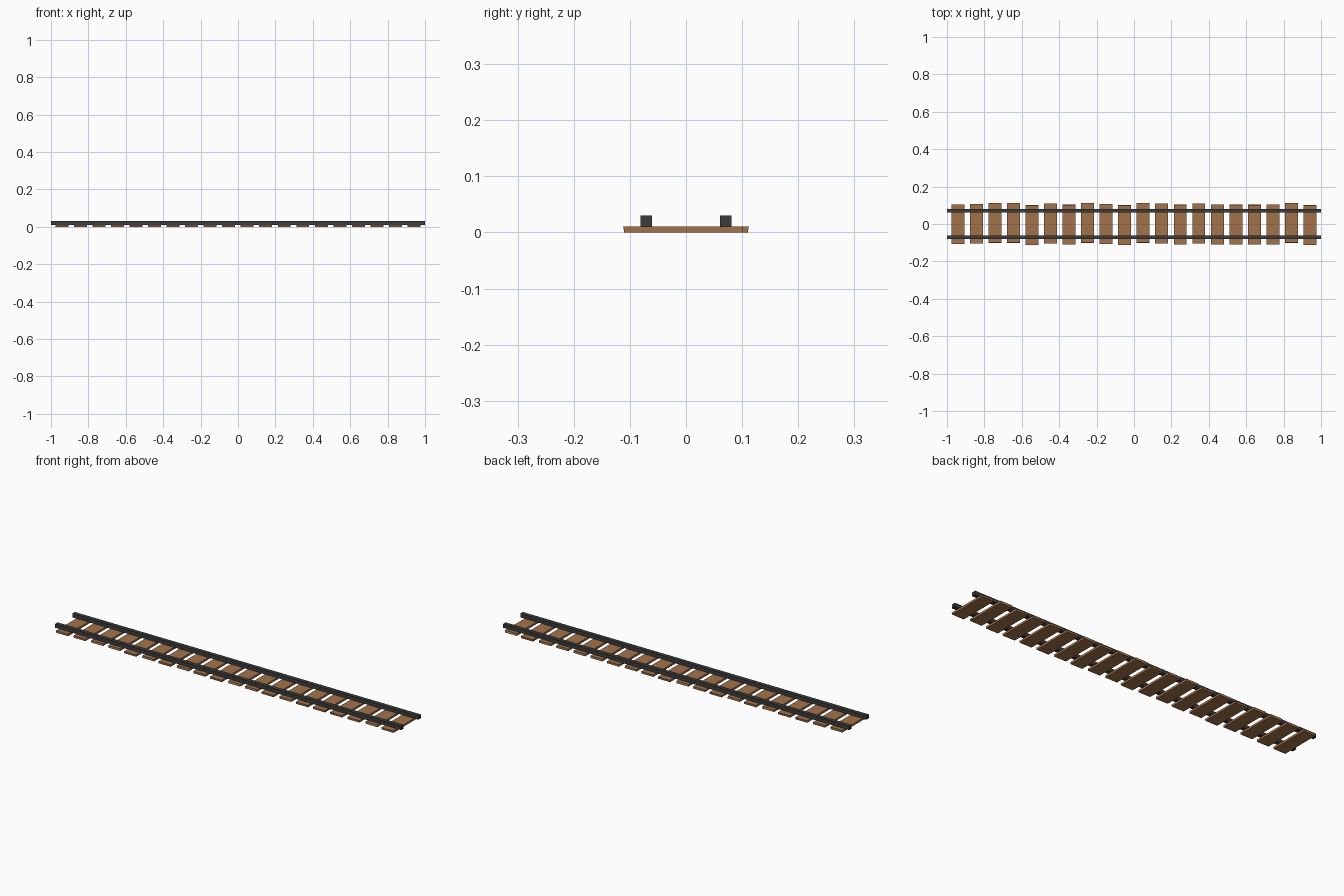
import bpy, bmesh

if "Cube" in bpy.data.objects:
    bpy.data.objects.remove(bpy.data.objects["Cube"])

def material(name, color):
    m = bpy.data.materials.new(name)
    m.diffuse_color = color
    m.use_nodes = True
    m.node_tree.nodes["Principled BSDF"].inputs["Base Color"].default_value = m.diffuse_color
    return m

wood = material("wood", (0.36, 0.17, 0.07, 1))
steel = material("dark_steel", (0.045, 0.045, 0.048, 1))

def box(name, center, size, mat, lean=0.0):
    """Box; lean slides the top face along y for a roughly cut end."""
    bm = bmesh.new()
    bmesh.ops.create_cube(bm, size=1)
    for v in bm.verts:
        top = v.co.z > 0
        v.co = [c * s for c, s in zip(v.co, size)]
        v.co.y += lean if top else -lean
    me = bpy.data.meshes.new(name)
    bm.to_mesh(me)
    bm.free()
    me.materials.append(mat)
    ob = bpy.data.objects.new(name, me)
    ob.location = center
    bpy.context.collection.objects.link(ob)
    return ob

# Two full-length rails
for side, y in (("front", -0.071), ("back", 0.071)):
    box(f"{side}_rail", (0, y, 0.02), (2.0, 0.021, 0.02), steel)

# Wooden sleepers, slightly shifted sideways (-1 to 1 pattern)
shifts = (-0.2, 0.2, 1, 1, -1, 0.5, -0.7, 1, 0, -1,
          1, 0.5, -0.6, 0.4, -0.5, -0.6, -0.7, -0.5, 1, -1)
for i, s in enumerate(shifts):
    x = -0.942 + i * 0.0991
    box(f"sleeper_{i + 1:02d}", (x, s * 0.005, 0.0053),
        (0.069, 0.212, 0.0106), wood, lean=0.001 * s)
